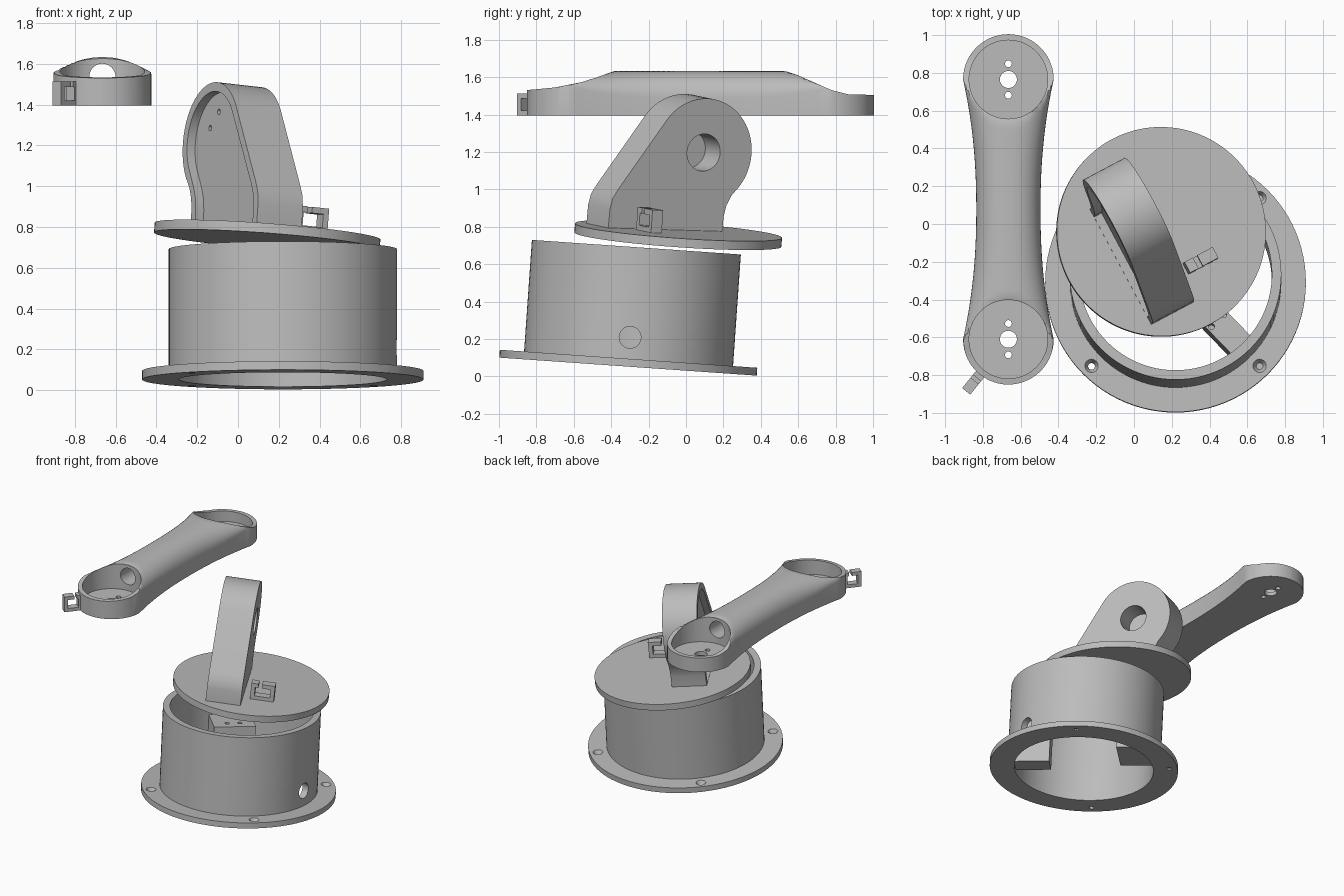
import bpy, bmesh, math
from mathutils import Matrix, Vector

if "Cube" in bpy.data.objects:
    bpy.data.objects.remove(bpy.data.objects["Cube"])

grey = bpy.data.materials.new("light_grey_plastic")
grey.diffuse_color = (0.5, 0.5, 0.5, 1)
grey.use_nodes = True
grey.node_tree.nodes["Principled BSDF"].inputs["Base Color"].default_value = grey.diffuse_color
T = Matrix.Translation
I = Matrix.Identity(4)


def finish(name, bm, M=I):
    bm.transform(M)
    bmesh.ops.recalc_face_normals(bm, faces=bm.faces)
    me = bpy.data.meshes.new(name)
    bm.to_mesh(me)
    bm.free()
    me.materials.append(grey)
    ob = bpy.data.objects.new(name, me)
    bpy.context.collection.objects.link(ob)
    return ob


def cyl(name, r, z0, z1, M=I, r2=None, seg=64):
    bm = bmesh.new()
    bmesh.ops.create_cone(bm, cap_ends=True, segments=seg, radius1=r,
                          radius2=r if r2 is None else r2, depth=z1 - z0,
                          matrix=T((0, 0, (z0 + z1) / 2)))
    return finish(name, bm, M)


def prism(name, pts, d0, d1, M=I):
    bm = bmesh.new()
    f = bm.faces.new([bm.verts.new((x, y, d0)) for x, y in pts])
    ext = bmesh.ops.extrude_face_region(bm, geom=[f])["geom"]
    bmesh.ops.translate(bm, vec=(0, 0, d1 - d0),
                        verts=[g for g in ext if isinstance(g, bmesh.types.BMVert)])
    return finish(name, bm, M)


def rect(x0, x1, y0, y1):
    return [(x0, y0), (x1, y0), (x1, y1), (x0, y1)]


def cut(target, *cutters):
    bpy.context.view_layer.objects.active = target
    for c in cutters:
        m = target.modifiers.new("cut", 'BOOLEAN')
        m.operation, m.solver, m.object = 'DIFFERENCE', 'EXACT', c
        bpy.ops.object.modifier_apply(modifier=m.name)
        bpy.data.objects.remove(c)


def axes(x, y, z):
    return Matrix((x, y, z)).transposed().to_4x4()


# cable clip: open square loop in the XZ plane, extruded along Y
def clip(name, w, h, t, width, M):
    g = w * 0.35
    pts = [(0, 0), (w, 0), (w, h), (g + t, h), (g + t, h * .62), (g + 2 * t, h * .62),
           (g + 2 * t, h - t), (w - t, h - t), (w - t, t), (t, t), (t, h - t),
           (g, h - t), (g, h), (0, h)]
    pts = [(0, 0), (w, 0), (w, h), (w * .45, h), (w * .45, h - t), (w - t, h - t),
           (w - t, t), (t, t), (t, h - t), (w * .3, h - t), (w * .3, h), (0, h)]
    return prism(name, pts, -width / 2, width / 2,
                 M @ axes((1, 0, 0), (0, 0, 1), (0, -1, 0)))


# ---- base: flanged tube, tilted about X
B = T((0.22, -0.31, 0.0525)) @ Matrix.Rotation(math.radians(-4), 4, 'X')
ring = [(.51, 0), (.69, 0), (.69, .042), (.56, .042), (.56, .64), (.51, .64)]
bm = bmesh.new()
n = 96
rows = [[bm.verts.new((r * math.cos(a), r * math.sin(a), z)) for r, z in ring]
        for a in (2 * math.pi * i / n for i in range(n))]
for i in range(n):
    a, b = rows[i], rows[(i + 1) % n]
    for j in range(6):
        k = (j + 1) % 6
        bm.faces.new((a[j], b[j], b[k], a[k]))
base = finish("base_housing", bm, B)
for sx in (-1, 1):
    for sy in (-1, 1):
        H = B @ T((sx * .445, sy * .445, 0))
        cut(base, cyl("c", .018, -.1, .1, H, seg=24),
            cyl("c", .018, .012, .05, H, r2=.04, seg=24))
cut(base, cyl("c", .058, .4, .7, B @ T((0, 0, .157)) @ Matrix.Rotation(math.pi / 2, 4, 'Y'), seg=40))

# servo supports inside the base
for name, ang, hw, z0, z1 in (("front_servo_support", -46, .07, .03, .4),
                              ("rear_servo_support", 134, .15, .1, .4)):
    S = B @ Matrix.Rotation(math.radians(ang), 4, 'Z')
    s = prism(name, [(.25, -hw), (.515, -hw), (.515, hw), (.25, hw)], z0, z1, S)
    cut(s, *[cyl("c", .016, z1 - .12, z1 + .05, S @ T((.32, y, 0)), seg=20)
             for y in (-.045, .045)])

# ---- turntable disc, tilted and yawed
D = T((0.145, -0.04, 0.78)) @ Vector((0, 0, 1)).rotation_difference(
    Vector((.075, .07, 1))).to_matrix().to_4x4() @ Matrix.Rotation(math.radians(28), 4, 'Z')
disc = cyl("turntable_disc", .555, -.048, 0, D, seg=96)
clip("turntable_cable_clip", .17, .125, .03, .065, D @ T((.02, -.235, -.003)))

# ---- shoulder bracket: profile in (length, height), extruded across
P = D @ axes((0, 1, 0), (0, 0, 1), (1, 0, 0))
CV, CH, R = .135, .42, .29


def outline(o, bottom):
    pts = [(-.41 + o, bottom), (.28 - o, bottom), (.283 - o, .08), (.295 - o, .14),
           (.323 - o, .195)]
    for i in range(37):
        a = math.radians(-38 + 182 * i / 36)
        pts.append((CV + (R - o) * math.cos(a), CH + (R - o) * math.sin(a)))
    return pts + [(-.365 + o * .9, .21 - o * .4), (-.395 + o, .16 - o * .4), (-.408 + o, .10)]


bracket = prism("shoulder_bracket", outline(0, -.01), -.28, -.03, P)
Q = P @ T((.0125, .345, 0)) @ Matrix.Rotation(math.radians(45), 4, 'Z')
cut(bracket,
    prism("c", outline(.045, .004), -.33, -.235, P),
    prism("c", rect(-.235, .235, -.12, .12), -.3, -.06, Q),
    cyl("c", .1, -.2, .1, P @ T((CV, CH, 0)), seg=48),
    *[cyl("c", .014, -.3, -.15, Q @ T((x, y, 0)), seg=20)
      for x in (-.262, .262) for y in (-.055, .055)])

# ---- arm link: lofted sections between two round cups
AX, Y0, Y1, RE, ZB = -.665, -.61, .765, .24, 1.395
TOP = [(-.86, 1.53), (-.7, 1.545), (-.55, 1.575), (-.45, 1.61), (-.38, 1.633), (.53, 1.633),
       (.6, 1.61), (.7, 1.565), (.78, 1.53), (.87, 1.508), (1.01, 1.505)]


def top(y):
    for (a, za), (b, zb) in zip(TOP, TOP[1:]):
        if y <= b:
            return za + (zb - za) * (y - a) / (b - a)
    return TOP[-1][1]


def half_width(y):
    if y < Y0 or y > Y1:
        d = Y0 - y if y < Y0 else y - Y1
        return math.sqrt(max(RE * RE - d * d, 1e-6))
    return .17 + .07 * abs((y - (Y0 + Y1) / 2) / ((Y1 - Y0) / 2)) ** 2.2


ys = [Y0 - RE * math.cos(math.pi / 2 * i / 14) for i in range(14)]
ys += [Y0 + (Y1 - Y0) * i / 48 for i in range(49)]
ys += [Y1 + RE * math.sin(math.pi / 2 * i / 14) for i in range(1, 15)]
bm = bmesh.new()
rows = []
for y in ys:
    w, zt = half_width(y), top(y)
    e = min(1, abs(y - .08) / .7) ** 3
    zs = 1.49 + .06 * e
    row = [(w, ZB)]
    for i in range(25):
        c = math.cos(math.pi * i / 24)
        dome = zs + (1.633 - zs) * (1 - abs(c) ** 2.3) ** .5
        row.append((w * c, min(dome, zt)))
    row.append((-w, ZB))
    rows.append([bm.verts.new((AX + x, y, z)) for x, z in row])
for a, b in zip(rows, rows[1:]):
    for j in range(len(a)):
        k = (j + 1) % len(a)
        bm.faces.new((a[j], a[k], b[k], b[j]))
bm.faces.new(rows[0])
bm.faces.new(rows[-1])
arm = finish("arm_link", bm)
for y in (Y0, Y1):
    E = T((AX, y, 0))
    cut(arm, cyl("c", .208, 1.425, 1.8, E), cyl("c", .045, 1.3, 1.5, E, seg=32),
        *[cyl("c", .018, 1.3, 1.5, E @ T((0, s * .083, 0)), seg=20) for s in (-1, 1)])
# cable tunnel through the arm
cut(arm, cyl("c", .064, Y0, Y1, T((AX, 0, 1.537)) @ Matrix.Rotation(-math.pi / 2, 4, 'X'), seg=40))
clip("arm_cable_clip", .13, .118, .026, .055,
     T((AX, Y0, ZB)) @ Matrix.Rotation(math.radians(-129), 4, 'Z') @ T((.225, 0, 0)))

# ---- smooth curved surfaces, keep edges sharp
for ob in bpy.context.collection.objects:
    ob.select_set(True)
bpy.context.view_layer.objects.active = arm
bpy.ops.object.shade_smooth_by_angle(angle=math.radians(30))
